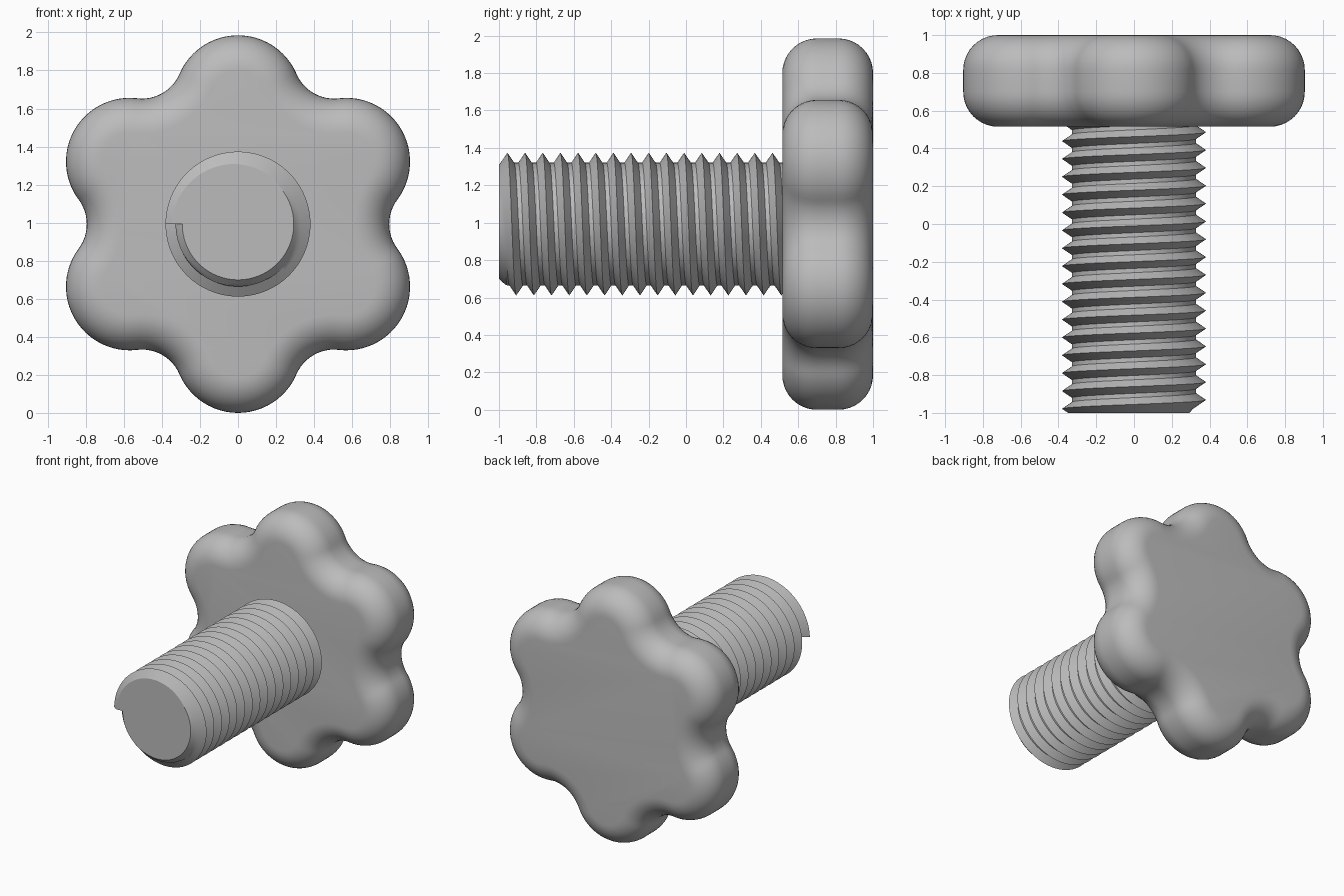
import bpy, bmesh
from math import pi, sin, cos, atan2, hypot

cube = bpy.data.objects.get("Cube")
if cube:
    bpy.data.objects.remove(cube, do_unlink=True)

AXIS_Z = 0.9925          # height of the screw axis
metal = bpy.data.materials.new("plain grey")
metal.use_nodes = True
GREY = (0.5, 0.5, 0.5, 1)
metal.diffuse_color = GREY
metal.node_tree.nodes["Principled BSDF"].inputs["Base Color"].default_value = GREY


def finish(bm, name, angle):
    bmesh.ops.recalc_face_normals(bm, faces=bm.faces)
    mesh = bpy.data.meshes.new(name)
    bm.to_mesh(mesh)
    bm.free()
    mesh.materials.append(metal)
    obj = bpy.data.objects.new(name, mesh)
    bpy.context.collection.objects.link(obj)
    bpy.ops.object.select_all(action='DESELECT')
    obj.select_set(True)
    bpy.context.view_layer.objects.active = obj
    bpy.ops.object.shade_smooth_by_angle(angle=angle)
    return obj


# Knob outline: six round lobes joined by tangent hollows, offset inwards
LOBES, LOBE_R, LOBE_C = 6, 0.335, 0.6575
HOLLOW_R, HOLLOW_C = 0.216, 1.011
half = pi / LOBES
tangent = atan2(LOBE_C * sin(half), HOLLOW_C - LOBE_C * cos(half))


def outline(inset):
    pts = []
    for k in range(LOBES):
        mid = pi / 2 + k * 2 * half
        span = half + tangent
        for i in range(24):
            a = mid + span * (i / 12 - 1)
            r = LOBE_R - inset
            pts.append((LOBE_C * cos(mid) + r * cos(a), LOBE_C * sin(mid) + r * sin(a)))
        gap = mid + half
        for i in range(12):
            a = gap + pi + tangent * (1 - i / 6)
            r = HOLLOW_R + inset
            pts.append((HOLLOW_C * cos(gap) + r * cos(a), HOLLOW_C * sin(gap) + r * sin(a)))
    return pts


# Knob: stacked outlines with quarter-round edges
FRONT, BACK, ROUND, STEPS = 0.515, 1.0, 0.185, 10
section = [(ROUND * (1 - sin(t)), FRONT + ROUND * (1 - cos(t)))
           for t in (i * pi / 2 / STEPS for i in range(STEPS + 1))]
section += [(d, FRONT + BACK - y) for d, y in reversed(section)]
bm = bmesh.new()
rings = [[bm.verts.new((x, y, z + AXIS_Z)) for x, z in outline(d)] for d, y in section]
for a, b in zip(rings, rings[1:]):
    for i in range(len(a)):
        j = (i + 1) % len(a)
        bm.faces.new((a[i], a[j], b[j], b[i]))
bm.faces.new(rings[0])
bm.faces.new(rings[-1])
finish(bm, "knob", 0.6)

# Screw: right-handed thread, sampled on rows that follow the helix
PITCH, CREST_Y, CREST_R, CORE_R = 0.0945, -0.955, 0.381, 0.328
FLANK = (CREST_R - CORE_R) / 0.036
TIP_Y, TOP_Y, TIP_R = -1.0, 0.53, 0.293
COLS, ROWS = 96, 8


def radius(turn, y):
    core = min(CORE_R, TIP_R + 0.9 * (y - TIP_Y))
    k = max(0, round((y - CREST_Y) / PITCH - turn))
    crest = CREST_Y + PITCH * (turn + k)
    return max(core, CREST_R - FLANK * abs(y - crest))


# Row positions hit the crest, the flanks and both edges of the root
row_pos = (0, 0.13, 0.26, 0.381, 0.5, 0.619, 0.74, 0.87)
bm = bmesh.new()
cols = []
for i in range(COLS + 1):
    turn = i / COLS - 0.25
    a = 2 * pi * turn
    col = []
    for k in range(-2, 18):
        for p in row_pos:
            y = min(TOP_Y, max(TIP_Y, CREST_Y + PITCH * (turn + k + p)))
            r = radius(turn, y)
            col.append(bm.verts.new((r * sin(a), y, AXIS_Z + r * cos(a))))
    cols.append(col)
# The last column meets the first one turn later, closing the thread start
cols.append(cols[0][ROWS:] + cols[0][-1:] * ROWS)
for a, b in zip(cols, cols[1:]):
    for j in range(len(a) - 1):
        quad = list(dict.fromkeys((a[j], b[j], b[j + 1], a[j + 1])))
        if len(quad) > 2:
            bm.faces.new(quad)
bmesh.ops.remove_doubles(bm, verts=bm.verts, dist=1e-5)
bmesh.ops.holes_fill(bm, edges=[e for e in bm.edges if e.is_boundary], sides=0)
finish(bm, "threaded_shank", 0.5)
